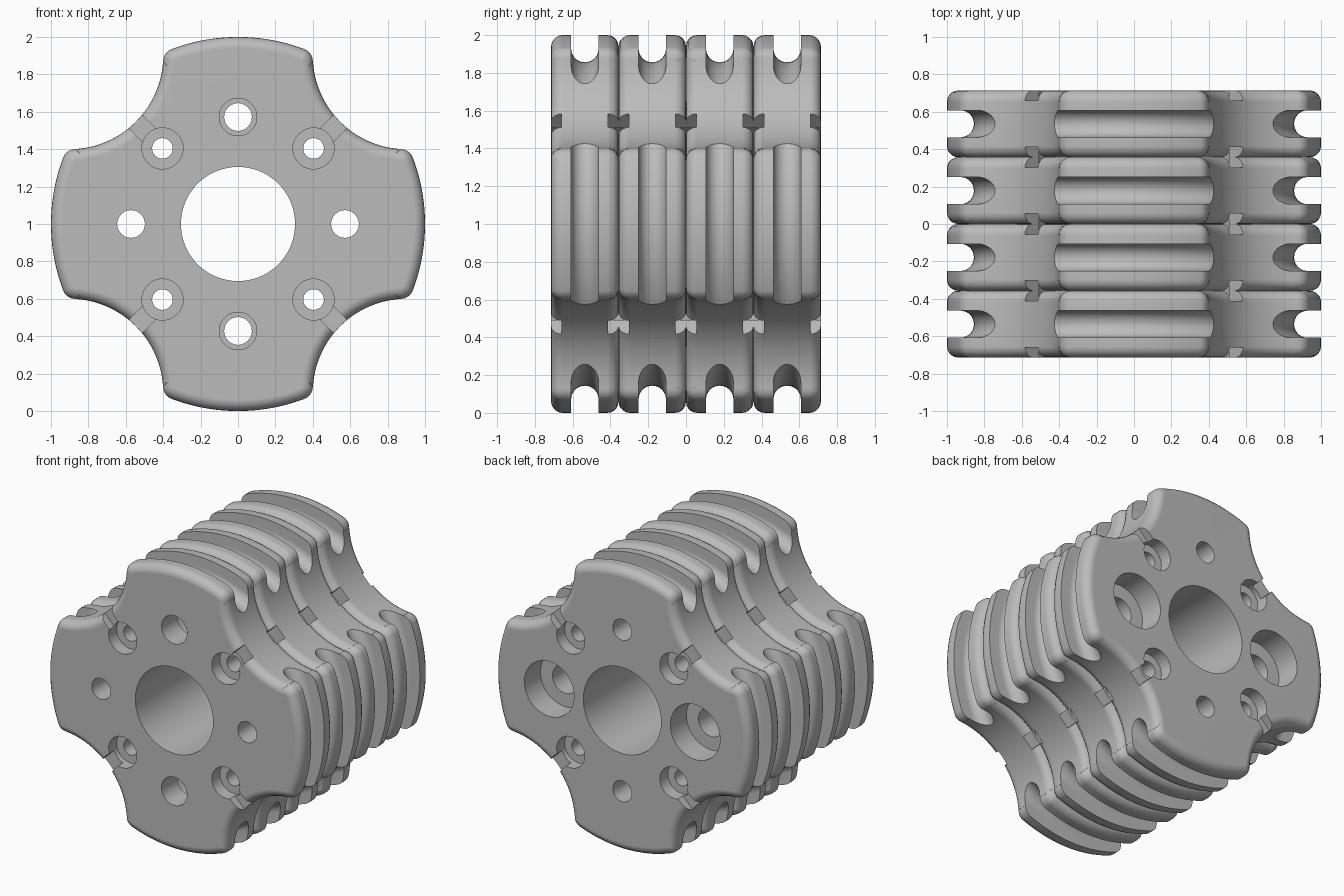
import bpy, bmesh
from math import sin, cos, pi, radians, sqrt, atan2
from mathutils import Matrix, Vector

old = bpy.data.objects.get("Cube")
if old:
    bpy.data.objects.remove(old, do_unlink=True)

T = 0.357          # thickness of one disc
H = T / 2
PCD = 0.572        # radius of the hole circle

grey = bpy.data.materials.new("plain_grey")
grey.use_nodes = True
colour = (0.5, 0.5, 0.5, 1)
grey.diffuse_color = colour
grey.node_tree.nodes["Principled BSDF"].inputs["Base Color"].default_value = colour


def add_object(name, bm):
    bmesh.ops.recalc_face_normals(bm, faces=bm.faces)
    mesh = bpy.data.meshes.new(name)
    bm.to_mesh(mesh)
    bm.free()
    ob = bpy.data.objects.new(name, mesh)
    bpy.context.collection.objects.link(ob)
    return ob


def arc(cx, cz, r, start, end, n):
    angles = [start + (end - start) * i / n for i in range(n + 1)]
    return [Vector((cx + r * cos(a), 0, cz + r * sin(a))) for a in angles]


def lobed_outline():
    """Unit circle with four round bites and rounded lobe corners."""
    f = 0.07
    fx = 0.4 - f
    fz = sqrt((1 - f) ** 2 - fx ** 2)
    a = atan2(fz, fx)
    quarter = arc(0.9, 0.9, 0.5, radians(266.5), radians(183.5), 28)
    quarter += arc(fx, fz, f, 0, a, 7)
    quarter += arc(0, 0, 1, a, pi - a, 24)[1:]
    quarter += arc(-fx, fz, f, pi - a, pi, 7)[1:]
    return [Matrix.Rotation(-k * pi / 2, 3, 'Y') @ p for k in range(4) for p in quarter]


def disc_body():
    bm = bmesh.new()
    face = bm.faces.new([bm.verts.new(p + Vector((0, -H, 0))) for p in lobed_outline()])
    top = bmesh.ops.extrude_face_region(bm, geom=[face])["geom"]
    bmesh.ops.translate(bm, vec=(0, T, 0),
                        verts=[v for v in top if isinstance(v, bmesh.types.BMVert)])
    rims = [e for e in bm.edges if abs(e.verts[0].co.y - e.verts[1].co.y) < 1e-5]
    bmesh.ops.bevel(bm, geom=rims, offset=0.06, segments=5, profile=0.5,
                    affect='EDGES', clamp_overlap=False)
    return add_object("disc", bm)


cutters = []


def cut_hole(x, z, r, y0=-1, y1=1, sides=40):
    bm = bmesh.new()
    place = Matrix.Translation((x, (y0 + y1) / 2, z)) @ Matrix.Rotation(pi / 2, 4, 'X')
    bmesh.ops.create_cone(bm, cap_ends=True, segments=sides, radius1=r, radius2=r,
                          depth=y1 - y0, matrix=place)
    cutters.append(add_object("hole_cutter", bm))


def cut_slot(angle, side):
    """Shallow radial slot from a small counterbore out to the bite."""
    bm = bmesh.new()
    depth = 0.055
    place = (Matrix.Rotation(angle, 4, 'Y')
             @ Matrix.Translation((0.75, side * (H - depth + 0.1), 0))
             @ Matrix.Diagonal((0.36, 0.2, 0.1, 1)))
    bmesh.ops.create_cube(bm, size=1, matrix=place)
    cutters.append(add_object("slot_cutter", bm))


def cut_groove():
    """Round-bottomed ring groove around the rim."""
    bm = bmesh.new()
    r = 0.0725
    section = [(1.1, r)]
    section += [(0.9285 - r * sin(pi * i / 14), r * cos(pi * i / 14)) for i in range(15)]
    section += [(1.1, -r)]
    n = 128
    rings = [[bm.verts.new((q * cos(2 * pi * k / n), y, q * sin(2 * pi * k / n)))
              for q, y in section] for k in range(n)]
    m = len(section)
    for k in range(n):
        a, b = rings[k], rings[(k + 1) % n]
        for i in range(m):
            j = (i + 1) % m
            bm.faces.new((a[i], a[j], b[j], b[i]))
    cutters.append(add_object("groove_cutter", bm))


# Cuts in one disc
cut_groove()
cut_hole(0, 0, 0.305, sides=96)
for s in (1, -1):
    cut_hole(s * PCD, 0, 0.074)                            # plain holes
    cut_hole(0, s * PCD, 0.1)                              # bolt holes
    cut_hole(0, s * PCD, 0.195, H - 0.18, 1, sides=56)     # bolt head recesses
    for t in (1, -1):
        x, z = s * 0.404, t * 0.404
        cut_hole(x, z, 0.055)                              # small diagonal holes
        for side in (1, -1):
            y0, y1 = sorted((side * (H - 0.09), side))
            cut_hole(x, z, 0.11, y0, y1)
            cut_slot(atan2(-z, x), side)

disc = disc_body()
for c in cutters:
    c.hide_render = True
    mod = disc.modifiers.new("cut", 'BOOLEAN')
    mod.operation = 'DIFFERENCE'
    mod.solver = 'EXACT'
    mod.object = c

# Bake the cuts and drop the cutters
graph = bpy.context.evaluated_depsgraph_get()
mesh = bpy.data.meshes.new_from_object(disc.evaluated_get(graph))
mesh.name = "disc"
for ob in cutters + [disc]:
    bpy.data.objects.remove(ob, do_unlink=True)
mesh.materials.clear()
mesh.materials.append(grey)
for p in mesh.polygons:
    p.use_smooth = True
    p.material_index = 0
mesh.set_sharp_from_angle(angle=radians(32))

# Stack of four discs, each turned a quarter from the last
for k, name in enumerate(("front_disc", "second_disc", "third_disc", "back_disc")):
    ob = bpy.data.objects.new(name, mesh)
    ob.location = (0, (k - 1.5) * T, 1)
    ob.rotation_euler.y = pi / 2 * (k % 2)
    bpy.context.collection.objects.link(ob)
    ob.modifiers.new("even_normals", 'WEIGHTED_NORMAL').keep_sharp = True
